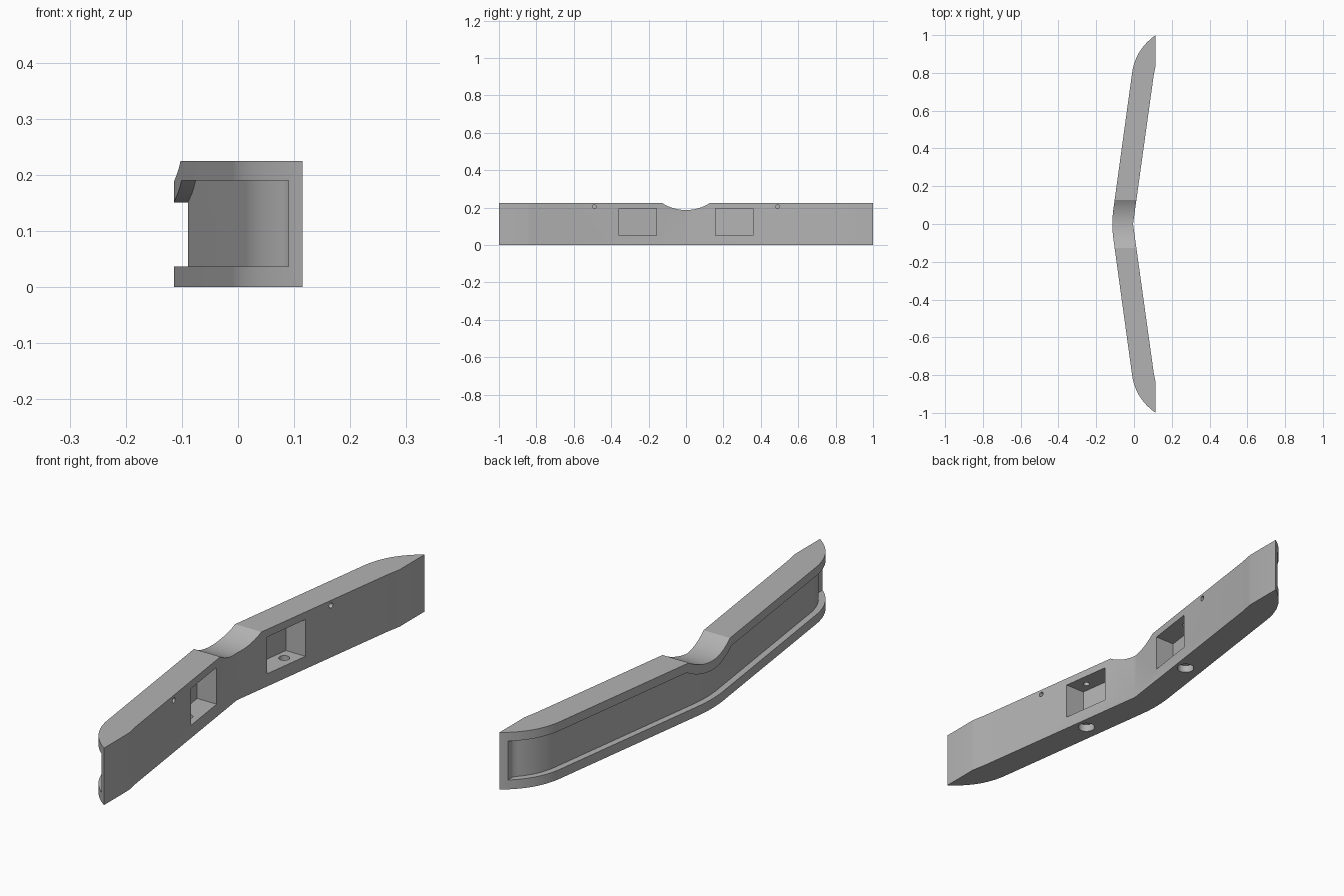
import bpy, bmesh, math
from mathutils import Matrix, Vector

if "Cube" in bpy.data.objects:
    bpy.data.objects.remove(bpy.data.objects["Cube"])

HEIGHT = 0.225
SLOPE = 0.138
NOTCH_Z, NOTCH_R, LIP = 0.422, 0.235, 0.036

grey = bpy.data.materials.new("plain grey")
grey.use_nodes = True
grey.diffuse_color = (0.45, 0.45, 0.45, 1)
grey.node_tree.nodes["Principled BSDF"].inputs["Base Color"].default_value = grey.diffuse_color


def arc(a, c, b, n=16):
    """Quadratic curve from a to b with control point c."""
    a, b, c = Vector(a), Vector(b), Vector(c)
    return [a * (1 - t) ** 2 + c * 2 * t * (1 - t) + b * t * t
            for t in (i / n for i in range(n + 1))]


def mirrored(half):
    """Complete a path of (x, y) points from y < 0 to y > 0."""
    return [Vector((p.x, -p.y)) for p in reversed(half)] + list(half)


def to_object(name, bm):
    bmesh.ops.recalc_face_normals(bm, faces=bm.faces)
    mesh = bpy.data.meshes.new(name)
    bm.to_mesh(mesh)
    bm.free()
    obj = bpy.data.objects.new(name, mesh)
    bpy.context.collection.objects.link(obj)
    mesh.materials.append(grey)
    return obj


def prism(name, outline, z0, z1):
    bm = bmesh.new()
    face = bm.faces.new([bm.verts.new((p[0], p[1], z0)) for p in outline])
    top = bmesh.ops.extrude_face_region(bm, geom=[face])["geom"]
    bmesh.ops.translate(bm, vec=(0, 0, z1 - z0),
                        verts=[v for v in top if isinstance(v, bmesh.types.BMVert)])
    return to_object(name, bm)


def cylinder(name, centre, radius, length, axis="Z", sides=32):
    turn = Matrix.Rotation(math.pi / 2, 4, "Y") if axis == "X" else Matrix()
    bm = bmesh.new()
    bmesh.ops.create_cone(bm, cap_ends=True, segments=sides, radius1=radius,
                          radius2=radius, depth=length,
                          matrix=Matrix.Translation(centre) @ turn)
    return to_object(name, bm)


def cut(obj, cutter):
    """Subtract the cutter, bake the result and discard the cutter."""
    mod = obj.modifiers.new("cut", "BOOLEAN")
    mod.operation, mod.solver, mod.object = "DIFFERENCE", "EXACT", cutter
    graph = bpy.context.evaluated_depsgraph_get()
    baked = bpy.data.meshes.new_from_object(obj.evaluated_get(graph))
    obj.modifiers.clear()
    obj.data = baked
    bpy.data.objects.remove(cutter)


def inner_x(y):
    return -0.005 + SLOPE * abs(y)


# Bar: swept-back plan outline with rounded tips
nose = [p for p in arc((-0.109, -0.08), (-0.12, 0), (-0.109, 0.08)) if p.y > -1e-6]
outer_half = nose + arc((-0.01, 0.8), (0.008, 0.925), (0.115, 1.0), 24)
inner_half = [Vector((-0.005, 0))] + arc((0.104, 0.785), (0.112, 0.825), (0.115, 0.845), 8)
outer = mirrored(outer_half[1:])
outer.insert(len(outer) // 2, outer_half[0])
inner = mirrored(inner_half[1:])
inner.insert(len(inner) // 2, inner_half[0])
bar = prism("bumper_bar", outer + inner[::-1], 0, HEIGHT)

# Shallow round notch across the top
cut(bar, cylinder("notch_cutter", (0, 0, NOTCH_Z), NOTCH_R, 1, "X", 128))

# Long channel in the outer face, its upper edge following the notch
depth = 0.025
floor = []
for i, p in enumerate(outer):
    t = (outer[min(i + 1, len(outer) - 1)] - outer[max(i - 1, 0)]).normalized()
    q = p + Vector((t.y, -t.x)) * depth
    if q.x < 0.09:
        floor.append(q)
end_y = floor[-1].y + 0.01
outline = [(-0.4, -1.2), (0.09, -1.2), (0.09, -end_y)] + floor + \
          [(0.09, end_y), (0.09, 1.2), (-0.4, 1.2)]
channel = prism("channel_cutter", outline, 0.037, 0.19)
cut(channel, cylinder("lip_cutter", (0, 0, NOTCH_Z), NOTCH_R + LIP, 2, "X", 128))
cut(bar, channel)

# Mounting pockets, bolt holes and small screw holes on both sides
for side in (-1, 1):
    y0, y1 = 0.157, 0.357
    pocket = [(inner_x(y0) - 0.085, side * y0), (inner_x(y1) - 0.085, side * y1),
              (inner_x(y1) + 0.1, side * y1), (inner_x(y0) + 0.1, side * y0)]
    cut(bar, prism("pocket_cutter", pocket, 0.05, 0.195))
    bolt = Vector((-0.01, side * 0.302, 0))
    cut(bar, cylinder("bolt_cutter", bolt, 0.02, 0.2))
    cut(bar, cylinder("bolt_head_cutter", bolt, 0.032, 0.06))
    cut(bar, cylinder("bolt_tip_cutter", bolt + Vector((0, 0, 0.165)), 0.012, 0.1))
    hole_y = side * 0.49
    cut(bar, cylinder("screw_cutter", (inner_x(hole_y), hole_y, 0.205), 0.01, 0.12, "X", 20))

# Smooth the curves, keep the corners crisp
bpy.ops.object.select_all(action="DESELECT")
bar.select_set(True)
bpy.context.view_layer.objects.active = bar
bpy.ops.object.shade_smooth_by_angle(angle=math.radians(25))
